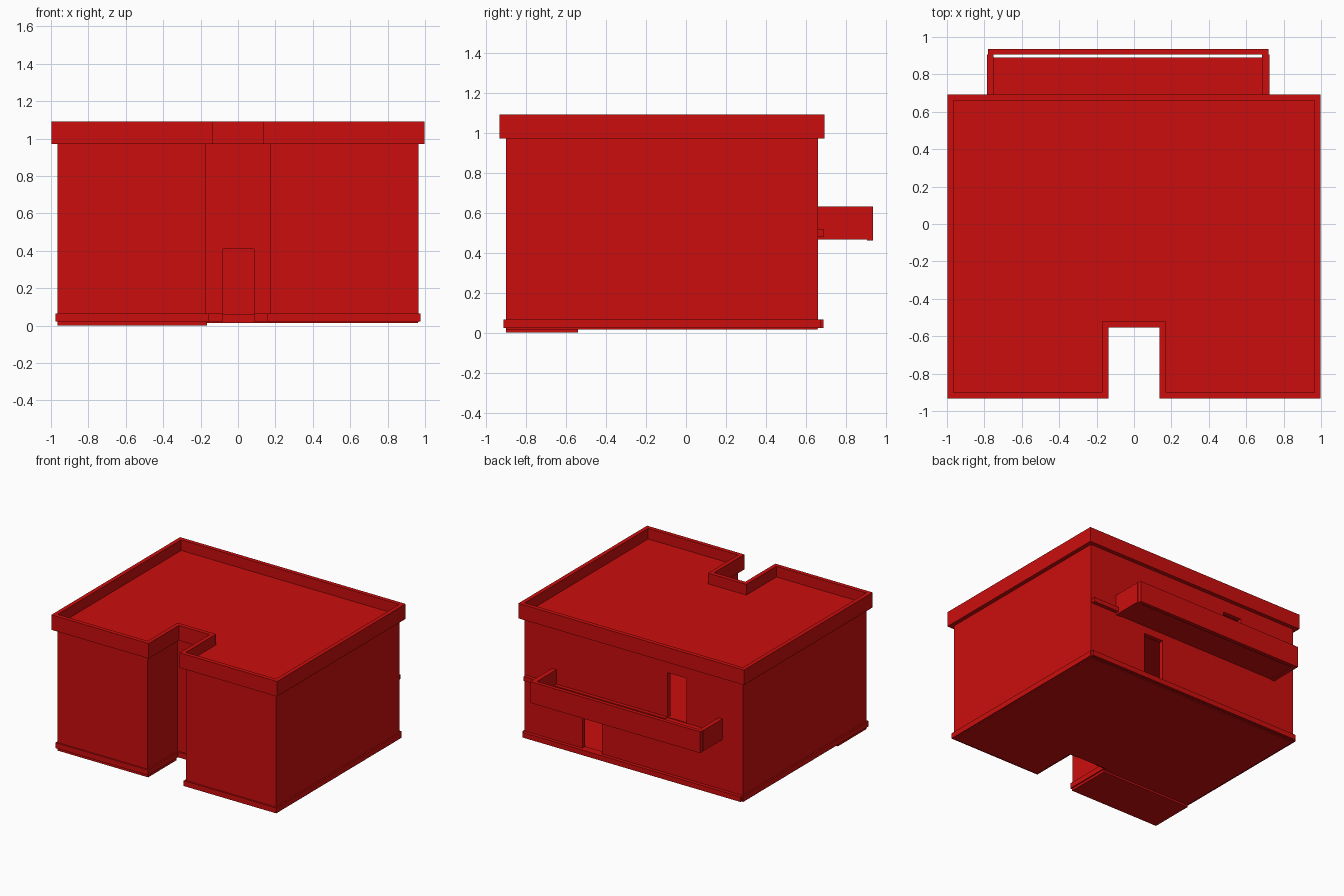
import bpy
import bmesh

cube = bpy.data.objects.get("Cube")
if cube:
    bpy.data.objects.remove(cube, do_unlink=True)

red = bpy.data.materials.new("bright_red")
red.use_nodes = True
red.diffuse_color = (0.6, 0.004, 0.004, 1)
red.node_tree.nodes["Principled BSDF"].inputs["Base Color"].default_value = red.diffuse_color


def finish(name, bm):
    bmesh.ops.recalc_face_normals(bm, faces=bm.faces)
    mesh = bpy.data.meshes.new(name)
    bm.to_mesh(mesh)
    bm.free()
    mesh.materials.append(red)
    obj = bpy.data.objects.new(name, mesh)
    bpy.context.scene.collection.objects.link(obj)
    return obj


def box(name, x, y, z):
    bm = bmesh.new()
    bmesh.ops.create_cube(bm, size=1)
    for v in bm.verts:
        v.co = [r[0] if c < 0 else r[1] for c, r in zip(v.co, (x, y, z))]
    return finish(name, bm)


# House footprint with the entrance notch, grown outward by d
def footprint(d):
    side, back, front, notch, inner = 0.965 + d, 0.66 + d, -0.9 - d, 0.17 - d, -0.52 - d
    return [(-side, front), (-notch, front), (-notch, inner), (notch, inner),
            (notch, front), (side, front), (side, back), (-side, back)]


def slab(name, d, z0, z1):
    bm = bmesh.new()
    low, high = ([bm.verts.new((x, y, z)) for x, y in footprint(d)] for z in (z0, z1))
    bm.faces.new(low)
    bm.faces.new(high)
    for i in range(len(low)):
        j = (i + 1) % len(low)
        bm.faces.new((low[i], low[j], high[j], high[i]))
    return finish(name, bm)


def ring(name, d_out, d_in, z0, z1):
    bm = bmesh.new()
    loops = [[bm.verts.new((x, y, z)) for x, y in footprint(d)]
             for d, z in ((d_out, z0), (d_out, z1), (d_in, z1), (d_in, z0))]
    for k, a in enumerate(loops):
        b = loops[(k + 1) % 4]
        for i in range(len(a)):
            j = (i + 1) % len(a)
            bm.faces.new((a[i], a[j], b[j], b[i]))
    return finish(name, bm)


def cut(target, x, y, z):
    cutter = box("door_cutter", x, y, z)
    mod = target.modifiers.new("door", "BOOLEAN")
    mod.operation = "DIFFERENCE"
    mod.solver = "EXACT"
    mod.object = cutter
    bpy.context.view_layer.objects.active = target
    bpy.ops.object.modifier_apply(modifier=mod.name)
    bpy.data.objects.remove(cutter, do_unlink=True)


# Hollow shell with three door openings
walls = ring("walls", 0, -0.035, 0.02, 0.985)
cut(walls, (-0.08, 0.085), (-0.6, -0.45), (0.06, 0.41))
cut(walls, (0.28, 0.455), (0.6, 0.75), (0.065, 0.41))
cut(walls, (-0.465, -0.3), (0.6, 0.75), (0.515, 0.87))

# Floors and roof
slab("ground_floor", -0.002, 0.015, 0.06)
slab("upper_floor", -0.03, 0.48, 0.513)
slab("roof", 0.002, 0.972, 1.005)
box("wing_base_plate", (-0.965, -0.165), (-0.9, -0.54), (0, 0.02))

# Parapet around the roof
ring("parapet", 0.033, 0, 0.97, 1.09)

# Plinth with a gap at the entrance, deeper at the back
plinth = ring("plinth", 0.012, -0.01, 0.022, 0.065)
cut(plinth, (-0.08, 0.085), (-0.6, -0.45), (0, 0.1))
box("back_plinth", (-0.965, 0.965), (0.65, 0.688), (0.024, 0.065))
box("back_ledge", (-0.3, 0.955), (0.65, 0.69), (0.48, 0.515))

# Balcony
box("balcony_floor", (-0.75, 0.685), (0.65, 0.89), (0.47, 0.51))
box("balcony_front", (-0.78, 0.72), (0.905, 0.935), (0.46, 0.63))
for name, x in (("balcony_right_side", (-0.785, -0.75)), ("balcony_left_side", (0.685, 0.725))):
    box(name, x, (0.65, 0.905), (0.465, 0.63))
